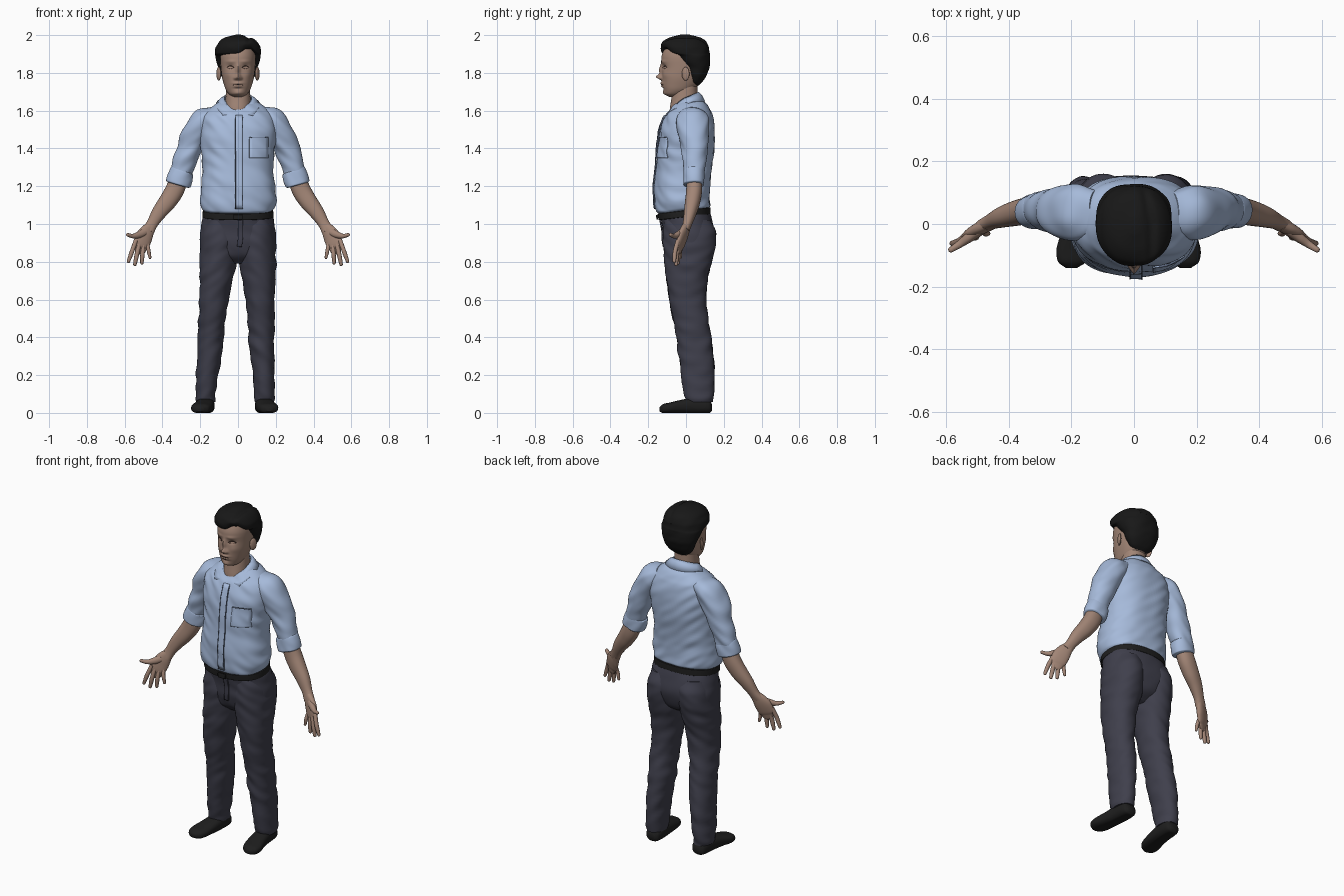
import bpy, bmesh, math
from mathutils import Vector, Matrix, noise
from mathutils.bvhtree import BVHTree

cube = bpy.data.objects.get("Cube")
if cube:
    bpy.data.objects.remove(cube, do_unlink=True)

X, Y, Z = Vector((1, 0, 0)), Vector((0, 1, 0)), Vector((0, 0, 1))
parts = []


def material(name, *rgb):
    mat = bpy.data.materials.new(name)
    mat.use_nodes = True
    mat.diffuse_color = (*rgb, 1)
    bsdf = next(n for n in mat.node_tree.nodes if n.type == 'BSDF_PRINCIPLED')
    bsdf.inputs["Base Color"].default_value = (*rgb, 1)
    bsdf.inputs["Roughness"].default_value = 0.8
    return mat


SKIN = material("skin", .36, .235, .18)
SHIRT = material("light blue shirt", .38, .49, .70)
SEAM = material("shirt seam", .10, .13, .2)
CLOTH = material("dark trousers", .05, .05, .072)
HAIR = material("black hair", .009, .009, .009)
LEATHER = material("black leather", .013, .013, .013)
LINE = material("dark face line", .08, .045, .035)


def finish(name, bm, mat):
    """Turn a bmesh into a named object and return a tree for projecting onto it."""
    bmesh.ops.recalc_face_normals(bm, faces=bm.faces)
    tree = BVHTree.FromBMesh(bm)
    mesh = bpy.data.meshes.new(name)
    bm.to_mesh(mesh)
    bm.free()
    mesh.materials.append(mat)
    obj = bpy.data.objects.new(name, mesh)
    bpy.context.collection.objects.link(obj)
    parts.append(obj)
    return obj, tree


def smooth(rows, steps):
    """Monotone cubic interpolation between section rows."""
    def slope(a, b, c):
        d, e = b - a, c - b
        return 2 * d * e / (d + e) if d * e > 0 else 0
    last, out = len(rows) - 1, []
    for i in range(last):
        for k in range(steps):
            t, row = k / steps, []
            for j, (p, q) in enumerate(zip(rows[i], rows[i + 1])):
                m = slope(rows[i - 1][j], p, q) if i else q - p
                n = slope(p, q, rows[i + 2][j]) if i + 1 < last else q - p
                s = t * t * (3 - 2 * t)
                row.append(p + (q - p) * s + m * t * (1 - t) ** 2 - n * t * t * (1 - t))
            out.append(row)
    return out + [list(rows[-1])]


def loft(name, rows, mat, side=1, steps=6, seg=40, power=2.2, plane=None,
         ref=Y, folds=0, warp=None, tip=False):
    """Skin superellipse sections given as (x, y, z, half width, half depth)."""
    rows = smooth(rows, steps)
    if tip:
        end, way = rows[-1], (Vector(rows[-1][:3]) - Vector(rows[-2][:3])).normalized()
        for k in (.3, .55, .8, .97):
            ang = k * math.pi / 2
            pos = Vector(end[:3]) + way * end[3] * math.sin(ang)
            rows.append([*pos, end[3] * math.cos(ang), end[4] * math.cos(ang)])
    bm, rings = bmesh.new(), []
    for i, (x, y, z, a, b) in enumerate(rows):
        if plane:
            u, v = plane
        else:
            t = Vector(rows[min(i + 1, len(rows) - 1)][:3]) - Vector(rows[max(i - 1, 0)][:3])
            t.normalize()
            v = (ref - t * ref.dot(t)).normalized()
            u = v.cross(t)
        ring = []
        for k in range(seg):
            c, s = math.cos(math.tau * k / seg), math.sin(math.tau * k / seg)
            p = Vector((x, y, z)) + u * a * math.copysign(abs(c) ** (2 / power), c) \
                + v * b * math.copysign(abs(s) ** (2 / power), s)
            if folds:
                p += (u * c + v * s) * folds * noise.noise(
                    Vector((p.x * 9 + side * 3, p.y * 9, p.z * 20 + p.x * 14)))
            p.x *= side
            ring.append(bm.verts.new(warp(p) if warp else p))
        rings.append(ring)
    for r, q in zip(rings, rings[1:]):
        for k in range(seg):
            bm.faces.new((r[k], r[k - 1], q[k - 1], q[k]))
    bm.faces.new(rings[0])
    bm.faces.new(rings[-1])
    return finish(name, bm, mat)[1]


def column(name, rows, mat, **opts):
    """Upright loft from (z, centre x, half width, front y, back y)."""
    rows = [(x, (f + b) / 2, z, a, (b - f) / 2) for z, x, a, f, b in rows]
    return loft(name, rows, mat, plane=(X, Y), **opts)


def ribbon(name, tree, path, width, mat, lift=.003):
    """Thin plate laid on the front of a part along an (x, z) path."""
    bm, grid = bmesh.new(), []
    path = [Vector(p) for p in smooth(path, 10)]
    for i, p in enumerate(path):
        d = (path[min(i + 1, len(path) - 1)] - path[max(i - 1, 0)]).normalized()
        row = []
        for k in range(-3, 4):
            q = p + Vector((-d.y, d.x)) * width * k / 6
            hit = tree.ray_cast(Vector((q.x, -1, q.y)), Y)[0]
            if hit:
                row.append(bm.verts.new(hit - Y * lift))
        grid.append(row)
    for r, q in zip(grid, grid[1:]):
        if len(r) == len(q) == 7:
            for k in range(6):
                bm.faces.new((r[k], r[k + 1], q[k + 1], q[k]))
    obj = finish(name, bm, mat)[0]
    mod = obj.modifiers.new("thickness", 'SOLIDIFY')
    mod.thickness, mod.offset = lift * 1.5, 0


def bell(d, width):
    return math.exp(-(d / width) ** 2)


def tilt(v):
    """Waistline sits lower in front than at the back."""
    v.z += .13 * v.y * max(0, 1 - abs(v.z - 1.06) / .2)
    return v


# Face relief: (x, z, width, height, push along y), mirrored
RELIEF = [(0, 1.815, .010, .030, -.016), (0, 1.778, .013, .013, -.028),
          (.015, 1.772, .008, .008, -.010), (.040, 1.833, .018, .011, .009),
          (.038, 1.860, .026, .008, -.004), (0, 1.745, .024, .007, -.009),
          (0, 1.729, .020, .006, -.008), (0, 1.716, .022, .006, .004),
          (0, 1.693, .020, .012, -.006), (.055, 1.790, .020, .020, -.004)]


def carve_face(v):
    if v.y < -.03:
        v.y += sum(d * bell(abs(v.x) - x, w) * bell(v.z - z, h) for x, z, w, h, d in RELIEF)
    return v


def part_hair(v):
    """Side parting groove with the fringe lifted beside it."""
    front = max(0, -v.y) / .13
    v.z += .5 * max(0, 2 - v.z) * front * bell(v.x - .06, .035) * (v.z > 1.88)
    if v.z > 1.93:
        v.z -= .010 * bell(v.x - .055 + .2 * max(0, v.y), .014)
    return v


# Head, neck and hair
head = column("head", [
    (1.672, 0, .022, -.085, -.02), (1.685, 0, .045, -.110, .0), (1.71, 0, .064, -.120, .04),
    (1.74, 0, .075, -.126, .07), (1.78, 0, .085, -.128, .09), (1.83, 0, .091, -.127, .105),
    (1.88, 0, .094, -.130, .11), (1.93, 0, .088, -.115, .105), (1.965, 0, .065, -.08, .08),
    (1.98, 0, .02, -.03, .03)], SKIN, steps=11, seg=128, warp=carve_face)
column("neck", [(1.54, 0, .075, -.08, .08), (1.6, 0, .071, -.086, .072),
                (1.66, 0, .066, -.078, .062), (1.76, 0, .062, -.06, .06)], SKIN)
column("hair", [
    (1.732, 0, .035, .04, .066), (1.75, 0, .066, .02, .086), (1.78, 0, .086, .008, .106),
    (1.82, 0, .101, -.004, .121), (1.86, 0, .113, -.035, .126), (1.89, 0, .120, -.075, .127),
    (1.903, 0, .122, -.125, .126), (1.93, 0, .120, -.134, .122), (1.96, 0, .105, -.125, .11),
    (1.985, 0, .075, -.09, .08), (2.002, 0, .015, -.03, .02)],
    HAIR, steps=7, seg=80, folds=.004, warp=part_hair)
ribbon("mouth_line", head, [(-.026, 1.736), (0, 1.738), (.026, 1.736)], .003, LINE, .001)
for s, tag in ((1, "left"), (-1, "right")):
    ribbon(tag + "_lash_line", head, [(s * .022, 1.829), (s * .04, 1.836), (s * .06, 1.830)],
           .004, LINE, .0015)
    ribbon(tag + "_lower_lid", head, [(s * .026, 1.825), (s * .04, 1.822), (s * .057, 1.826)],
           .002, LINE, .001)
    bm = bmesh.new()
    place = Matrix.Translation((s * .102, -.002, 1.795)) @ Matrix.Rotation(-s * .45, 4, 'Z')
    bmesh.ops.create_uvsphere(bm, u_segments=24, v_segments=16, radius=1,
                              matrix=place @ Matrix.Diagonal((.009, .022, .036, 1)))
    finish(tag + "_ear", bm, SKIN)

# Shirt body with placket and chest pocket
shirt = column("shirt_body", [
    (1.068, 0, .175, -.14, .118), (1.085, 0, .194, -.158, .127), (1.13, 0, .202, -.164, .126),
    (1.2, 0, .196, -.164, .127), (1.3, 0, .188, -.158, .14), (1.4, 0, .194, -.15, .15),
    (1.48, 0, .204, -.142, .152), (1.54, 0, .2, -.126, .148), (1.58, 0, .182, -.108, .138),
    (1.605, 0, .158, -.085, .126), (1.635, 0, .12, -.06, .108), (1.66, 0, .08, -.03, .082)],
    SHIRT, steps=8, seg=96, power=2.3, folds=.008, warp=tilt)
ribbon("placket", shirt, [(.006, 1.575), (.006, 1.33), (.006, 1.08)], .036, SHIRT, .004)
for x in (-.013, .025):
    ribbon("placket_seam", shirt, [(x, 1.565), (x, 1.33), (x, 1.08)], .003, SEAM, .005)
ribbon("chest_pocket", shirt, [(.11, 1.46), (.11, 1.41), (.11, 1.35)], .1, SHIRT)
ribbon("pocket_hem", shirt, [(.06, 1.457), (.11, 1.46), (.16, 1.457)], .003, SEAM, .004)

# Folded collar, one half mirrored
bm, grid = bmesh.new(), []
for i in range(33):
    phi = .04 + (math.pi - .04) * i / 32
    low = .75 + (math.pi - .75) * i / 32
    y = -math.cos(phi) * (.1 if phi < math.pi / 2 else .068)
    top = Vector((.074 * math.sin(phi), y, 1.672 + .4 * y - (5.7 * y * y if y < 0 else 0)))
    y = -math.cos(low) * (.145 if low < math.pi / 2 else .102)
    hem = Vector((.118 * math.sin(low), y, 1.576 + .074 * min(1, i / 16) ** .7))
    mid = top.lerp(hem, .45) + Vector((0, 0, .007))
    grid.append([bm.verts.new(p) for p in (top, mid, hem)])
for r, q in zip(grid, grid[1:]):
    for k in range(2):
        bm.faces.new((r[k], r[k + 1], q[k + 1], q[k]))
collar = finish("collar", bm, SHIRT)[0]
collar.modifiers.new("mirror", 'MIRROR').use_clip = True
collar.modifiers.new("thickness", 'SOLIDIFY').thickness = .007

# Trouser seat, fly, belt and buckle
seat = column("trouser_seat", [
    (.79, 0, .11, -.05, .06), (.84, 0, .19, -.1, .125), (.93, 0, .202, -.12, .156),
    (1.0, 0, .194, -.126, .142), (1.06, 0, .181, -.138, .122)],
    CLOTH, seg=80, power=2.3, folds=.004, warp=tilt)
ribbon("fly", seat, [(.012, 1.02), (.014, .95), (.008, .88)], .026, CLOTH, .005)
belt = column("belt", [(1.037, 0, .184, -.142, .128), (1.039, 0, .188, -.146, .131),
                       (1.071, 0, .186, -.148, .13), (1.073, 0, .182, -.144, .126)],
              LEATHER, seg=80, power=2.3, warp=tilt)
ribbon("belt_buckle", belt, [(-.024, 1.036), (0, 1.036), (.024, 1.036)], .026, LEATHER, .006)


def stance(v):
    """Feet stand a little to the right of the hips."""
    v.x -= .018 * max(0, 1 - v.z / .85)
    return v


# Fingers: knuckle, tip, radius
FINGERS = {"index": ((.548, -.046, .892), (.580, -.062, .802), .0115),
           "middle": ((.527, -.038, .880), (.546, -.052, .786), .0120),
           "ring": ((.503, -.030, .878), (.509, -.042, .794), .0115),
           "little": ((.479, -.020, .888), (.466, -.030, .822), .0100)}

for s, tag in ((1, "left_"), (-1, "right_")):
    # Sleeve with rolled cuff
    loft(tag + "sleeve", [
        (.12, .035, 1.58, .045, .07), (.185, .036, 1.54, .072, .088), (.23, .04, 1.47, .070, .080),
        (.262, .045, 1.39, .064, .069), (.29, .044, 1.31, .058, .058), (.31, .04, 1.24, .055, .05)],
        SHIRT, side=s, seg=56, folds=.009)
    loft(tag + "rolled_cuff", [
        (.293, .042, 1.288, .052, .047), (.296, .042, 1.28, .062, .054), (.306, .041, 1.245, .066, .056),
        (.316, .04, 1.213, .064, .055), (.318, .04, 1.206, .054, .047)],
        SHIRT, side=s, folds=.006)
    # Forearm, palm and digits
    loft(tag + "forearm", [
        (.305, .045, 1.26, .045, .04), (.335, .043, 1.18, .05, .042), (.372, .035, 1.12, .047, .04),
        (.418, .022, 1.06, .039, .033), (.455, .007, 1.0, .030, .024), (.475, -.004, .965, .033, .021)],
        SKIN, side=s)
    facing = Vector((-.35, -1, 0))
    loft(tag + "palm", [
        (.464, .002, .985, .029, .021), (.484, -.010, .955, .041, .021), (.5, -.02, .925, .047, .019),
        (.512, -.030, .89, .045, .015), (.516, -.034, .872, .034, .010)],
        SKIN, side=s, ref=facing, tip=True)
    for digit, (a, b, r) in FINGERS.items():
        a, b = Vector(a), Vector(b)
        mid = a.lerp(b, .5) - Y * .005
        loft(tag + digit + "_finger", [(*a.lerp(b, -.25), r, r), (*mid, r, r), (*b, r * .75, r * .75)],
             SKIN, side=s, seg=16, tip=True)
    loft(tag + "thumb", [(.492, -.02, .958, .02, .017), (.525, -.042, .943, .018, .016),
                         (.556, -.064, .936, .012, .012), (.584, -.082, .943, .009, .009)],
         SKIN, side=s, seg=20, tip=True)
    # Trouser leg
    column(tag + "trouser_leg", [
        (.058, .155, .05, .005, .138), (.075, .155, .053, -.002, .141), (.2, .15, .058, -.025, .15),
        (.35, .137, .067, -.045, .14), (.45, .132, .07, -.06, .125), (.6, .122, .077, -.09, .107),
        (.72, .112, .089, -.105, .116), (.8, .104, .098, -.115, .138), (.88, .1, .101, -.119, .157),
        (.95, .098, .1, -.121, .161), (1.02, .09, .09, -.115, .13)],
        CLOTH, side=s, seg=56, steps=8, power=2.1, folds=.008, warp=stance)

    def grounded(v):
        v.z = max(0, v.z)
        return stance(v)
    # Shoe
    loft(tag + "shoe", [
        (.152, .138, .028, .022, .016), (.152, .125, .034, .040, .034), (.153, .09, .037, .047, .040),
        (.156, .04, .038, .048, .042), (.165, -.03, .033, .052, .035), (.175, -.08, .027, .055, .029),
        (.18, -.12, .023, .045, .024), (.182, -.14, .019, .018, .012)],
        LEATHER, side=s, plane=(X, Z), power=2.5, warp=grounded)

# Shading
bpy.ops.object.select_all(action='DESELECT')
for obj in parts:
    obj.select_set(True)
bpy.context.view_layer.objects.active = parts[0]
bpy.ops.object.shade_smooth_by_angle(angle=math.radians(50))
